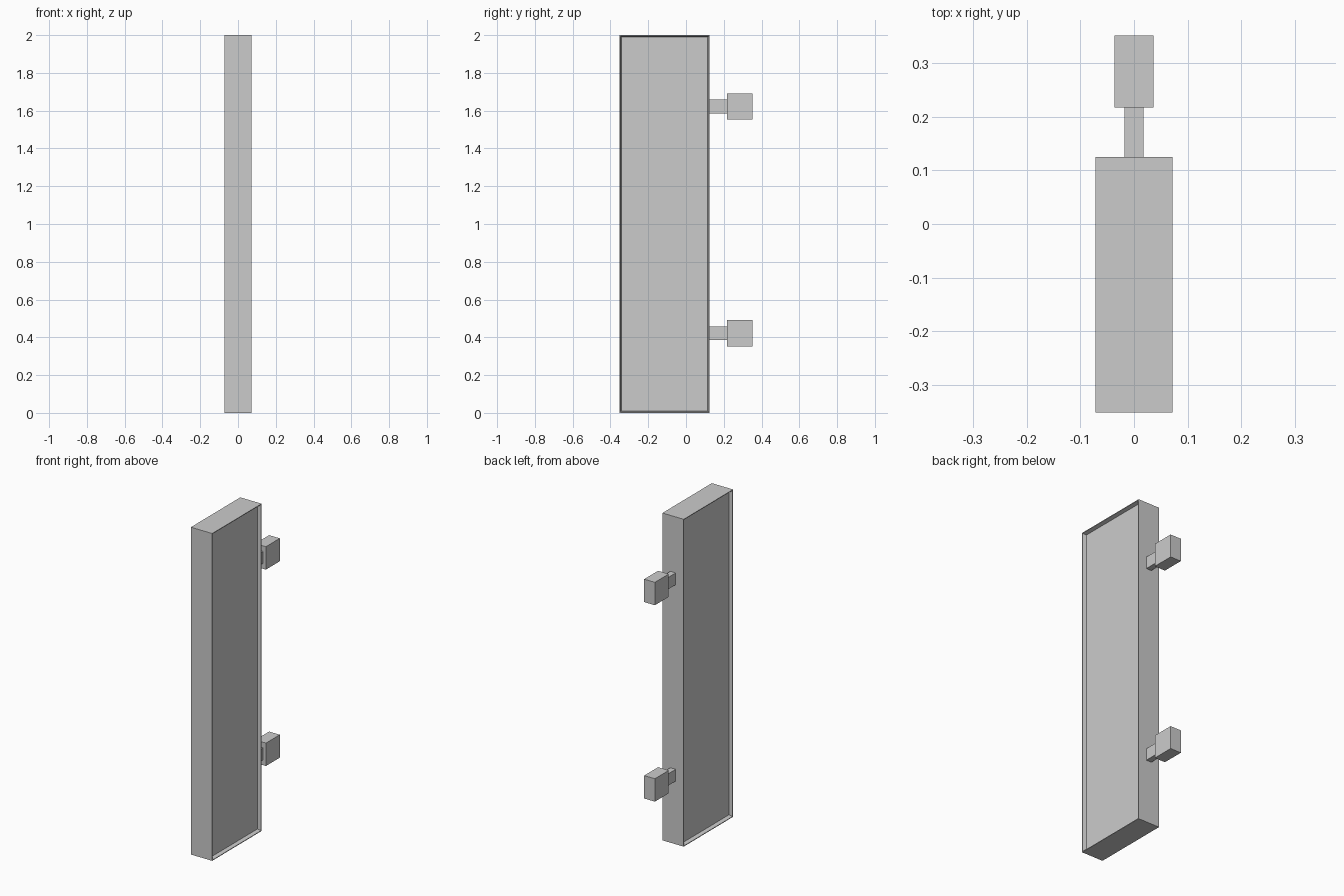
import bpy
import bmesh

cube = bpy.data.objects.get("Cube")
if cube:
    bpy.data.objects.remove(cube, do_unlink=True)

grey = bpy.data.materials.new("plain_grey")
grey.use_nodes = True
colour = (0.6, 0.6, 0.6, 1)
grey.diffuse_color = colour
grey.node_tree.nodes["Principled BSDF"].inputs["Base Color"].default_value = colour


def box(name, low, high, recess=None):
    """Box between two corners; recess = (rim, slope, depth) sinks both x sides."""
    bm = bmesh.new()
    bmesh.ops.create_cube(bm, size=1)
    for v in bm.verts:
        for i in range(3):
            v.co[i] = low[i] if v.co[i] < 0 else high[i]
    bm.normal_update()
    if recess:
        rim, slope, depth = recess
        for face in [f for f in bm.faces if abs(f.normal.x) > 0.9]:
            bmesh.ops.inset_region(bm, faces=[face], thickness=rim)
            bmesh.ops.inset_region(bm, faces=[face], thickness=slope, depth=-depth)
    mesh = bpy.data.meshes.new(name)
    bm.to_mesh(mesh)
    bm.free()
    mesh.materials.append(grey)
    obj = bpy.data.objects.new(name, mesh)
    bpy.context.collection.objects.link(obj)
    return obj


# Tall slab with a shallow recessed panel on each broad side
box("panel_body", (-0.072, -0.352, 0), (0.072, 0.125, 2), (0.006, 0.008, 0.022))

# Two mounting pegs on the back edge, each a thin neck and a wider block
for label, z in (("lower", 0.422), ("upper", 1.622)):
    box(label + "_neck", (-0.018, 0.125, z - 0.036), (0.018, 0.218, z + 0.036))
    box(label + "_block", (-0.036, 0.218, z - 0.07), (0.036, 0.352, z + 0.07))
